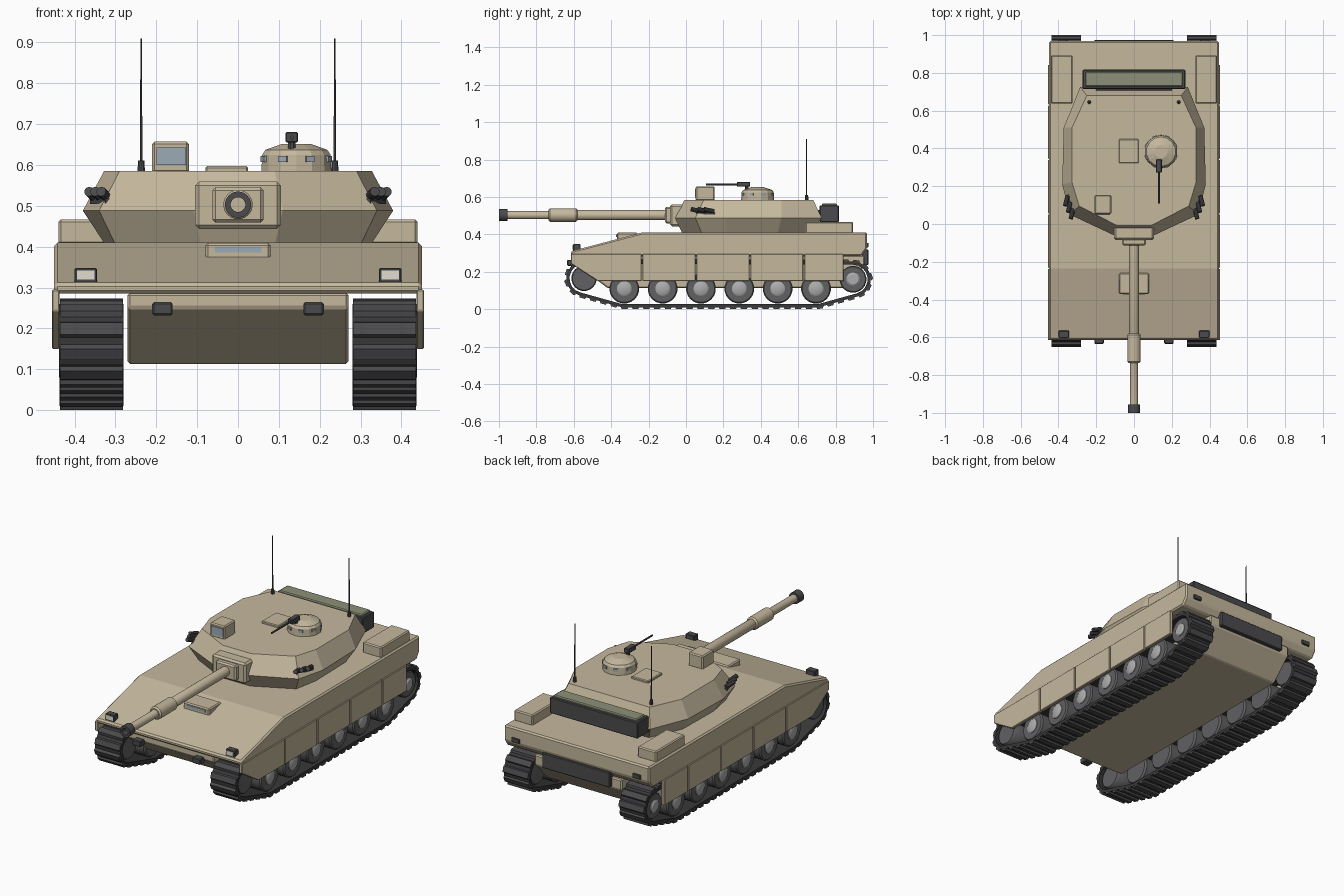
import bpy, math
from mathutils import Vector

if "Cube" in bpy.data.objects:
    bpy.data.objects.remove(bpy.data.objects["Cube"])


def material(name, r, g, b):
    m = bpy.data.materials.new(name)
    m.diffuse_color = (r, g, b, 1)
    m.use_nodes = True
    m.node_tree.nodes["Principled BSDF"].inputs["Base Color"].default_value = m.diffuse_color
    return m


TAN = material("tan", .56, .48, .34)
DARK = material("dark", .07, .07, .075)
RUBBER = material("rubber", .04, .04, .042)
STEEL = material("steel", .12, .12, .125)
HUB = material("hub", .42, .42, .42)
GLASS = material("glass", .33, .41, .47)
OLIVE = material("olive", .27, .28, .19)
LENS = material("lens", .75, .72, .62)


def build(name, shells, mat, mirror=False, bevel=0, closed=False, smooth=False):
    """Each shell is a list of equal-sized rings, bridged and capped (or looped)."""
    import bmesh
    bm = bmesh.new()
    for rings in shells:
        vs = [[bm.verts.new(p) for p in ring] for ring in rings]
        n = len(vs[0])
        for i in range(len(vs) if closed else len(vs) - 1):
            a, b = vs[i], vs[(i + 1) % len(vs)]
            for j in range(n):
                k = (j + 1) % n
                bm.faces.new((a[j], a[k], b[k], b[j]))
        if not closed:
            bm.faces.new(vs[0][::-1])
            bm.faces.new(vs[-1])
    bmesh.ops.recalc_face_normals(bm, faces=bm.faces)
    me = bpy.data.meshes.new(name)
    bm.to_mesh(me)
    bm.free()
    me.materials.append(mat)
    ob = bpy.data.objects.new(name, me)
    bpy.context.collection.objects.link(ob)
    if bevel:
        m = ob.modifiers.new("bevel", 'BEVEL')
        m.width, m.segments, m.limit_method = bevel, 1, 'ANGLE'
    if mirror:
        m = ob.modifiers.new("mirror", 'MIRROR')
        m.use_mirror_merge = False
    if smooth:
        bpy.ops.object.select_all(action='DESELECT')
        ob.select_set(True)
        bpy.context.view_layer.objects.active = ob
        bpy.ops.object.shade_smooth_by_angle(angle=math.radians(35))
    return ob


def side(profile, x0, x1):
    return [[(x, y, z) for y, z in profile] for x in (x0, x1)]


def box(name, x, y, z, mat=TAN, bevel=0, mirror=False):
    prof = [(y[0], z[0]), (y[1], z[0]), (y[1], z[1]), (y[0], z[1])]
    return build(name, [side(prof, *x)], mat, mirror, bevel)


def turned(origin, axis, profile, n):
    q = Vector(axis).to_track_quat('Z', 'Y')
    o = Vector(origin)
    return [[o + q @ Vector((r * math.cos(2 * math.pi * (i + .5) / n),
                             r * math.sin(2 * math.pi * (i + .5) / n), t))
             for i in range(n)] for t, r in profile]


def lathe(name, origin, axis, profile, mat, n=20, mirror=False, smooth=True):
    return build(name, [turned(origin, axis, profile, n)], mat, mirror, smooth=smooth)


# Hull
build("upper_hull", [side([(-.615, .285), (-.615, .31), (-.235, .41), (.968, .41),
                           (.968, .325), (.94, .285)], -.45, .45)], TAN, bevel=.008)
build("lower_hull", [side([(-.42, .113), (-.6, .25), (-.6, .287), (.955, .287),
                           (.955, .23), (.84, .113)], -.27, .27)], TAN, bevel=.006)
box("rear_grille", (-.21, .21), (.94, .975), (.235, .32), DARK, .004)
box("tail_light", (.35, .4), (.96, .976), (.33, .355), DARK, .003, True)
box("rear_fender_box", (.325, .44), (.637, .893), (.405, .467), TAN, .006, True)

# Side skirts in five panels
cuts = [-.235, .053, .342, .63, .845]
panels = [side([(-.615, .295), (-.615, .243), (-.47, .15), (cuts[0] - .003, .15),
                (cuts[0] - .003, .295)], .437, .456)]
for a, b in zip(cuts, cuts[1:]):
    panels.append(side([(a + .003, .15), (b - .003, .15), (b - .003, .295), (a + .003, .295)],
                       .437, .456))
build("side_skirts", panels, TAN, True, .003)

# Tracks: path of centre, radius and arc angles
TX = (.28, .437)
path = []
for cy, cz, r, a0, a1, n in ((-.545, .165, .095, 90, 255, 9), (-.33, .108, .098, 257, 270, 2),
                             (.695, .108, .098, 270, 283, 2), (.893, .16, .095, 285, 450, 9)):
    for i in range(n):
        a = math.radians(a0 + (a1 - a0) * i / (n - 1))
        path.append((Vector((0, cy, cz)), Vector((0, math.cos(a), math.sin(a))), r))
rings = []
for c, d, r in path:
    o, i = c + d * r, c + d * (r - .017)
    rings.append([(TX[0], *o.yz), (TX[1], *o.yz), (TX[1], *i.yz), (TX[0], *i.yz)])
build("track_band", [rings], RUBBER, True, closed=True)

# Track pads spaced along the band
outer = [c + d * r for c, d, r in path]
pads, step, carry = [], .058, 0
for a, b in zip(outer, outer[1:] + outer[:1]):
    length = (b - a).length
    if length < 1e-5:
        continue
    t = (b - a) / length
    nrm = Vector((0, -t.z, t.y))
    nrm = -nrm if nrm.dot(a - Vector((0, .17, .15))) < 0 else nrm
    s = carry
    while s < length:
        p = a + t * s
        prof = [(p + t * u + nrm * h).yz for u, h in ((-.021, -.004), (.021, -.004),
                                                      (.015, .01), (-.015, .01))]
        pads.append(side(prof, TX[0] + .001, TX[1] - .001))
        s += step
    carry = s - length
build("track_pads", pads, DARK, True)

# Road wheels, idler and sprocket
wheels = [(-.33 + .205 * i, .11, .08) for i in range(6)] + [(-.545, .165, .068), (.893, .16, .072)]
for i, (y, z, r) in enumerate(wheels):
    lathe(f"wheel_{i + 1}", (.29, y, z), (1, 0, 0),
          [(0, r * .9), (.01, r), (.13, r), (.138, r * .92)], STEEL, 20, True)
    if i != 6:
        lathe(f"wheel_hub_{i + 1}", (.42, y, z), (1, 0, 0),
              [(0, r * .5), (.012, r * .5), (.018, r * .38)], HUB, 16, True)

# Nose fittings
box("headlight", (.345, .4), (-.603, -.565), (.3, .348), DARK, .003, True)
box("headlight_lens", (.351, .394), (-.606, -.59), (.319, .342), LENS, 0, True)
box("tow_hook", (.16, .21), (-.635, -.59), (.232, .264), DARK, .004, True)
box("driver_hatch", (-.08, .08), (-.37, -.26), (.355, .409), TAN, .006)
box("driver_window", (-.058, .058), (-.373, -.36), (.386, .4), GLASS)


# Turret: half outlines (x, y) lofted bottom, waist, top
def outline(half, z):
    return [(x, y, z) for x, y in half] + [(-x, y, z) for x, y in reversed(half)]


build("turret", [[
    outline([(.09, -.02), (.3, .085), (.325, .22), (.32, .49), (.24, .67)], .405),
    outline([(.11, -.058), (.34, .05), (.38, .21), (.372, .51), (.285, .725)], .488),
    outline([(.09, -.008), (.29, .095), (.328, .22), (.328, .51), (.25, .68)], .585)]], TAN)

# Gun mantlet and barrel
box("mantlet", (-.105, .105), (-.085, .03), (.443, .56), TAN, .01)
box("mantlet_collar", (-.063, .063), (-.113, -.05), (.459, .546), TAN, .008)
GUN = (0, 0, .503)
lathe("gun_barrel", GUN, (0, -1, 0), [(.05, .027), (.59, .027), (.6, .022), (.965, .022)], TAN)
lathe("bore_evacuator", GUN, (0, -1, 0),
      [(.58, .028), (.588, .036), (.727, .036), (.735, .028)], TAN)
lathe("muzzle", GUN, (0, -1, 0), [(.955, .032), (1, .032), (1, .018), (.96, .018)], DARK)

# Turret roof fittings
box("sight_box", (-.21, -.12), (.052, .153), (.58, .657), TAN, .006)
box("sight_window", (-.2, -.127), (.048, .06), (.6, .643), GLASS)
box("loader_hatch", (-.08, .025), (.322, .45), (.58, .597), TAN, .004)
CUP = (.143, .383, 0)
lathe("cupola", CUP, (0, 0, 1), [(.58, .088), (.625, .086), (.637, .078), (.652, .035)],
      TAN, 14, smooth=False)
blocks = []
for i in range(8):
    a = math.tau * (i + .5) / 8
    d, t = Vector((math.cos(a), math.sin(a), 0)), Vector((-math.sin(a), math.cos(a), 0))
    c = Vector(CUP)
    blocks.append([[c + d * k + t * u + Vector((0, 0, z)) for u, z in
                    ((-.011, .607), (.011, .607), (.011, .622), (-.011, .622))]
                   for k in (.075, .09)])
build("cupola_vision_blocks", blocks, GLASS)
box("machine_gun_body", (.116, .147), (.272, .342), (.655, .681), DARK, .003)
lathe("machine_gun_barrel", (.132, .28, .667), (0, -1, 0), [(0, .005), (.172, .005)], DARK, 8)
lathe("machine_gun_mount", (.132, .325, 0), (0, 0, 1), [(.625, .01), (.66, .01)], DARK, 8)

# Antennas
lathe("antenna_base", (.237, .645, 0), (0, 0, 1), [(.58, .01), (.611, .008)], DARK, 10, True)
lathe("antenna_rod", (.237, .645, 0), (0, 0, 1), [(.6, .0032), (.91, .0025)], DARK, 6, True)

# Smoke launchers
tubes = [turned((.352 - .015 * i, .148 - .034 * i, .522), (.25, -1, .25),
                [(0, .012), (.055, .012)], 10) for i in range(3)]
build("smoke_launcher_tubes", tubes, DARK, True, smooth=True)
build("smoke_launcher_bracket", [[[(.31, .06, z), (.325, .055, z), (.362, .15, z), (.335, .16, z)]
                                  for z in (.505, .518)]], DARK, True)

# Rear stowage bin with folded cover
box("stowage_bin", (-.272, .272), (.715, .817), (.465, .555), DARK, .004)
box("stowage_cover", (-.258, .258), (.727, .806), (.55, .566), OLIVE, .005)
box("stowage_mount", (-.2, .2), (.66, .72), (.475, .53), DARK)
